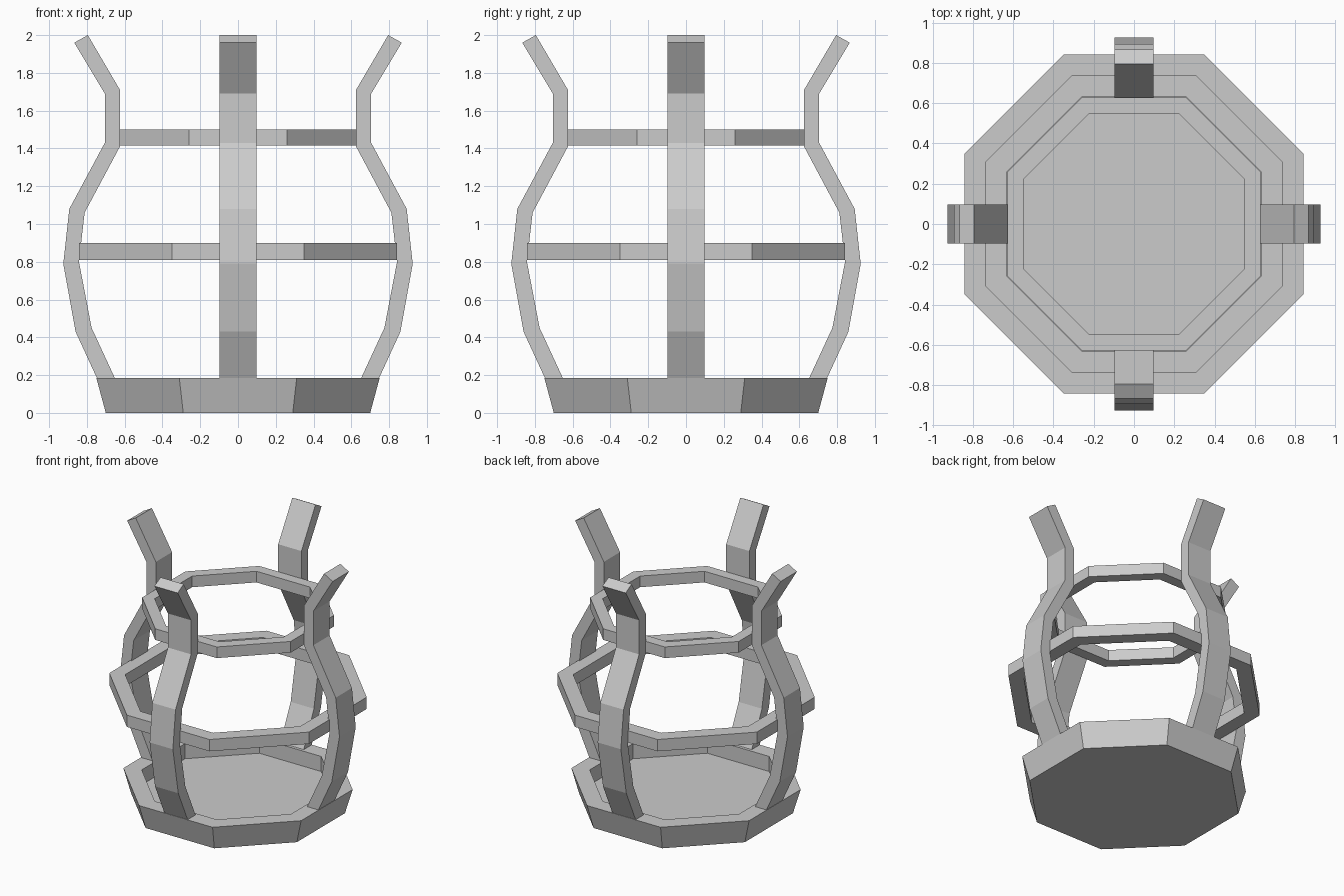
import bpy, bmesh, math
from mathutils import Matrix

old = bpy.data.objects.get("Cube")
if old:
    bpy.data.objects.remove(old, do_unlink=True)

grey = bpy.data.materials.new("plain grey")
grey.use_nodes = True
colour = (0.6, 0.6, 0.6, 1)
grey.diffuse_color = colour
grey.node_tree.nodes["Principled BSDF"].inputs["Base Color"].default_value = colour


def finish(bm, name):
    bmesh.ops.recalc_face_normals(bm, faces=bm.faces)
    mesh = bpy.data.meshes.new(name)
    bm.to_mesh(mesh)
    bm.free()
    mesh.materials.append(grey)
    obj = bpy.data.objects.new(name, mesh)
    bpy.context.collection.objects.link(obj)
    return obj


def loft(bm, loops, closed):
    """Join loops of vertices with quads; close into a ring or cap both ends."""
    count = len(loops[0])
    pairs = list(zip(loops, loops[1:]))
    if closed:
        pairs.append((loops[-1], loops[0]))
    for a, b in pairs:
        for i in range(count):
            j = (i + 1) % count
            bm.faces.new((a[i], a[j], b[j], b[i]))
    if not closed:
        bm.faces.new(loops[0])
        bm.faces.new(loops[-1])


def octagon(name, profile, closed):
    """Sweep an (apothem, height) profile around eight flat sides."""
    bm = bmesh.new()
    loops = []
    for apothem, z in profile:
        r = apothem / math.cos(math.pi / 8)
        angles = [math.pi / 8 + k * math.pi / 4 for k in range(8)]
        loops.append([bm.verts.new((r * math.cos(t), r * math.sin(t), z)) for t in angles])
    loft(bm, loops, closed)
    return finish(bm, name)


def hoop(name, inner, outer, low, high):
    octagon(name, [(inner, low), (outer, low), (outer, high), (inner, high)], True)


# Tray with flared sides and a sunken floor
octagon("base_tray", [(0.70, 0), (0.75, 0.185), (0.63, 0.185), (0.63, 0.07)], False)

# Two octagonal hoops inside the arms
hoop("middle_hoop", 0.738, 0.842, 0.81, 0.90)
hoop("upper_hoop", 0.545, 0.627, 1.415, 1.50)

# Bent arm: outer radius, outer height, inner radius, inner height
sections = [
    (0.745, 0.18, 0.65, 0.18),
    (0.86, 0.43, 0.775, 0.45),
    (0.925, 0.79, 0.842, 0.80),
    (0.893, 1.08, 0.812, 1.06),
    (0.705, 1.43, 0.625, 1.41),
    (0.705, 1.69, 0.625, 1.71),
    (0.867, 1.96, 0.795, 2.0),
]
half_width = 0.098

# Four arms around the tray
for index, side in enumerate(("left", "back", "right", "front")):
    bm = bmesh.new()
    loops = []
    for ro, zo, ri, zi in sections:
        corners = [(ro, -half_width, zo), (ro, half_width, zo),
                   (ri, half_width, zi), (ri, -half_width, zi)]
        loops.append([bm.verts.new(c) for c in corners])
    loft(bm, loops, False)
    bm.transform(Matrix.Rotation(index * math.pi / 2, 4, "Z"))
    finish(bm, side + "_arm")
